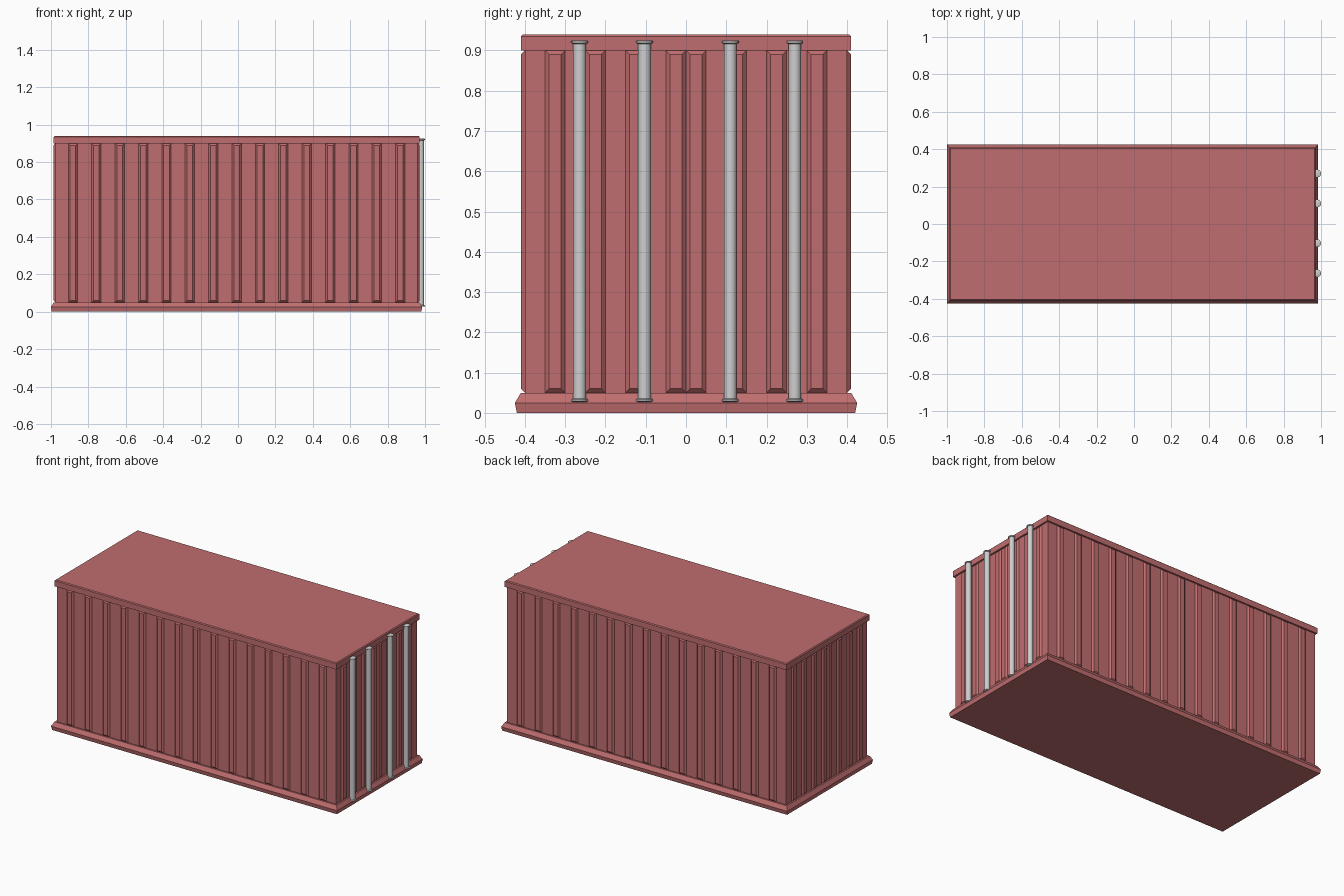
import bpy, bmesh
from math import pi
from mathutils import Matrix, Vector

cube = bpy.data.objects.get("Cube")
if cube:
    bpy.data.objects.remove(cube, do_unlink=True)


def material(name, rgb):
    m = bpy.data.materials.new(name)
    m.use_nodes = True
    m.diffuse_color = (*rgb, 1)
    m.node_tree.nodes["Principled BSDF"].inputs["Base Color"].default_value = (*rgb, 1)
    return m


RED = material("container red", (0.53, 0.155, 0.16))
STEEL = material("light steel", (0.62, 0.62, 0.62))
CX = -0.0075            # the rods stick out on one end, so the box sits off centre
HX, HY = 0.968, 0.40    # half size of the flat walls
DEPTH = 0.01            # how far the ribs stand out
LOW, HIGH = 0.05, 0.90  # wall height range


def finish(bm, name, mat):
    bmesh.ops.recalc_face_normals(bm, faces=bm.faces)
    mesh = bpy.data.meshes.new(name)
    bm.to_mesh(mesh)
    bm.free()
    mesh.materials.append(mat)
    ob = bpy.data.objects.new(name, mesh)
    bpy.context.collection.objects.link(ob)
    return ob


def stacked_box(name, layers):
    """Closed box skinned through rectangles given as (half x, half y, z)."""
    bm = bmesh.new()
    rings = [[bm.verts.new((CX + sx * hx, sy * hy, z))
              for sx, sy in ((-1, -1), (1, -1), (1, 1), (-1, 1))] for hx, hy, z in layers]
    for a, b in zip(rings, rings[1:]):
        for i in range(4):
            j = (i + 1) % 4
            bm.faces.new((a[i], a[j], b[j], b[i]))
    bm.faces.new(rings[0])
    bm.faces.new(rings[-1])
    return finish(bm, name, RED)


def ribbed_wall(name, starts, width, distance, angle):
    """Row of chamfered upright ribs on a wall facing -y, turned into place."""
    bm = bmesh.new()
    for s in starts:
        rings = []
        for inset, y in ((0, -distance + 0.002), (0, -distance), (DEPTH, -distance - DEPTH)):
            l, r, b, t = s + inset, s + width - inset, LOW + inset, HIGH - inset
            rings.append([bm.verts.new((x, y, z)) for x, z in ((l, b), (r, b), (r, t), (l, t))])
        for a, c in zip(rings, rings[1:]):
            for i in range(4):
                j = (i + 1) % 4
                bm.faces.new((a[i], a[j], c[j], c[i]))
        bm.faces.new(rings[0])
        bm.faces.new(rings[-1])
    bm.transform(Matrix.Translation((CX, 0, 0)) @ Matrix.Rotation(angle, 4, "Z"))
    return finish(bm, name, RED)


# Base skirt, wall core and roof rail
stacked_box("base_skirt", [(0.988, 0.42, 0), (0.9925, 0.425, 0.025), (0.978, 0.41, LOW)])
stacked_box("wall_core", [(HX, HY, 0.04), (HX, HY, 0.91)])
stacked_box("roof_rail", [(0.978, 0.41, HIGH), (0.978, 0.41, 0.935), (0.973, 0.405, 0.94)])

# Corrugated sides and ends
side_starts = [-0.9 + 0.125 * i for i in range(15)]
end_starts = [side * 0.025 - 0.025 + side * 0.1 * i for side in (-1, 1) for i in range(4)]
for name, starts, dist, angle in (
        ("front_side_ribs", side_starts, HY, 0), ("back_side_ribs", side_starts, HY, pi),
        ("door_ribs", end_starts, HX, pi / 2), ("end_wall_ribs", end_starts, HX, -pi / 2)):
    ribbed_wall(name, starts, 0.05, dist, angle)


# Locking rods with rounded collars
def locking_rod(name, y):
    profile = [(0.017, 0.027), (0.021, 0.029), (0.021, 0.033), (0.016, 0.036)]
    profile += [(r, 0.952 - z) for r, z in reversed(profile)]
    bm = bmesh.new()
    verts = [bm.verts.new((r, 0, z)) for r, z in [(0, 0.027)] + profile + [(0, 0.925)]]
    edges = [bm.edges.new(pair) for pair in zip(verts, verts[1:])]
    bmesh.ops.spin(bm, geom=verts + edges, axis=(0, 0, 1), cent=(0, 0, 0),
                   angle=2 * pi, steps=20)
    bmesh.ops.remove_doubles(bm, verts=bm.verts, dist=0.0001)
    bm.transform(Matrix.Translation(Vector((0.979, y, 0))))
    rod = finish(bm, name, STEEL)
    bpy.ops.object.select_all(action="DESELECT")
    rod.select_set(True)
    bpy.context.view_layer.objects.active = rod
    bpy.ops.object.shade_smooth_by_angle()


for i, y in enumerate((-0.264, -0.103, 0.11, 0.27)):
    locking_rod(f"locking_rod_{i + 1}", y)
